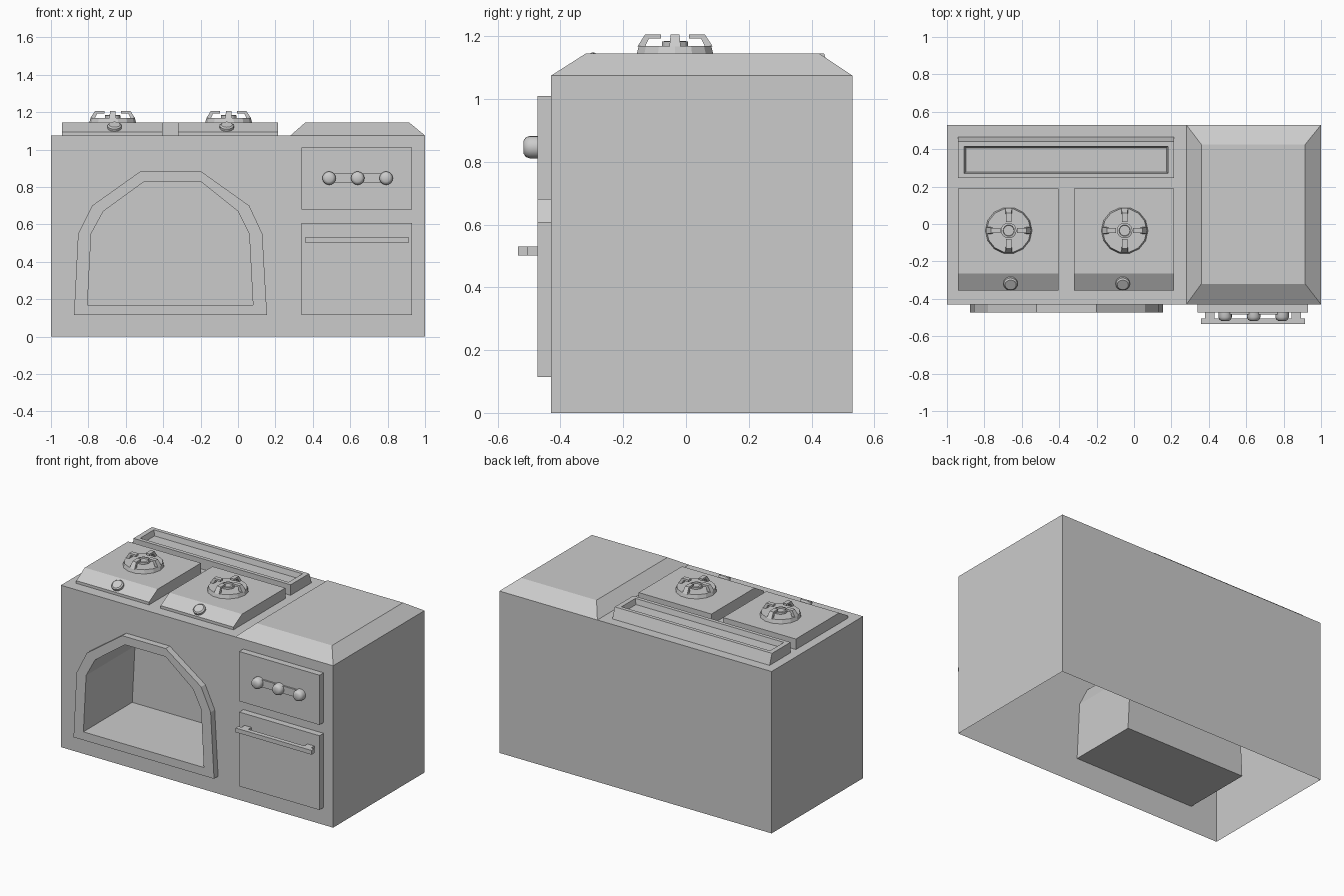
import bpy, bmesh, math
from mathutils import Matrix, Vector

cube = bpy.data.objects.get("Cube")
if cube:
    bpy.data.objects.remove(cube)

grey = bpy.data.materials.new("plain_grey")
grey.use_nodes = True
grey.diffuse_color = (0.6, 0.6, 0.6, 1)
grey.node_tree.nodes["Principled BSDF"].inputs["Base Color"].default_value = (0.6, 0.6, 0.6, 1)

FRONT, BACK, TOP = -0.43, 0.53, 1.075
PANEL = FRONT - 0.043
DECK = 1.145


def finish(name, bm, smooth=False):
    bmesh.ops.recalc_face_normals(bm, faces=bm.faces)
    mesh = bpy.data.meshes.new(name)
    bm.to_mesh(mesh)
    bm.free()
    mesh.materials.append(grey)
    obj = bpy.data.objects.new(name, mesh)
    bpy.context.collection.objects.link(obj)
    if smooth:
        bpy.ops.object.select_all(action='DESELECT')
        obj.select_set(True)
        bpy.context.view_layer.objects.active = obj
        bpy.ops.object.shade_smooth_by_angle(angle=math.radians(40))
    return obj


def loop(bm, points):
    return [bm.verts.new(p) for p in points]


def bridge(bm, a, b):
    n = len(a)
    return [bm.faces.new((a[i], a[(i + 1) % n], b[(i + 1) % n], b[i])) for i in range(n)]


def rect(x0, x1, y0, y1, z):
    return [(x0, y0, z), (x1, y0, z), (x1, y1, z), (x0, y1, z)]


def box(name, x0, x1, y0, y1, z0, z1):
    bm = bmesh.new()
    a, b = loop(bm, rect(x0, x1, y0, y1, z0)), loop(bm, rect(x0, x1, y0, y1, z1))
    bridge(bm, a, b)
    bm.faces.new(a)
    bm.faces.new(b)
    return finish(name, bm)


def prism(name, profile, x0, x1):
    """Extrude a (y, z) profile along x."""
    bm = bmesh.new()
    a = loop(bm, [(x0, y, z) for y, z in profile])
    b = loop(bm, [(x1, y, z) for y, z in profile])
    bridge(bm, a, b)
    bm.faces.new(a)
    bm.faces.new(b)
    return finish(name, bm)


def lathe(name, profile, origin, axis, sides, smooth=False):
    """Closed solid of revolution from (radius, height) pairs."""
    bm = bmesh.new()
    rings = [loop(bm, [(r * math.cos(math.tau * i / sides), r * math.sin(math.tau * i / sides), h)
                       for i in range(sides)]) for r, h in profile]
    for a, b in zip(rings, rings[1:]):
        bridge(bm, a, b)
    bm.faces.new(rings[0])
    bm.faces.new(rings[-1])
    turn = Vector((0, 0, 1)).rotation_difference(Vector(axis)).to_matrix().to_4x4()
    bm.transform(Matrix.Translation(origin) @ turn)
    return finish(name, bm, smooth)


# Arched opening outlines, in x and z
inner = [(-0.805, 0.17), (-0.785, 0.55), (-0.72, 0.67), (-0.50, 0.83),
         (-0.20, 0.83), (0.0, 0.67), (0.06, 0.55), (0.08, 0.17)]
outer = [(-0.877, 0.115), (-0.855, 0.55), (-0.78, 0.70), (-0.52, 0.885),
         (-0.20, 0.885), (0.06, 0.70), (0.13, 0.55), (0.155, 0.115)]


def at_depth(points, y):
    return [(x, y, z) for x, z in points]


# Cabinet shell, open underneath, with the recessed oven
bm = bmesh.new()
low, high = loop(bm, rect(-1, 1, FRONT, BACK, 0)), loop(bm, rect(-1, 1, FRONT, BACK, TOP))
for i in (1, 2, 3):
    j = (i + 1) % 4
    bm.faces.new((low[i], low[j], high[j], high[i]))
bm.faces.new(high)
mouth, rear = loop(bm, at_depth(inner, FRONT)), loop(bm, at_depth(inner, 0.04))
bridge(bm, mouth, rear)
bm.faces.new(rear)
edges = []
for ring in ([low[0], low[1], high[1], high[0]], mouth):
    for a, b in zip(ring, ring[1:] + ring[:1]):
        edges.append(bm.edges.get((a, b)) or bm.edges.new((a, b)))
bmesh.ops.triangle_fill(bm, edges=edges, use_beauty=True, use_dissolve=False)
finish("cabinet", bm)

# Raised frame around the oven opening
bm = bmesh.new()
rings = [loop(bm, at_depth(p, y)) for p, y in
         ((outer, FRONT), (outer, PANEL), (inner, PANEL), (inner, FRONT))]
for k in range(4):
    bridge(bm, rings[k], rings[(k + 1) % 4])
finish("oven_frame", bm)

# Sloped worktop block
bm = bmesh.new()
a, b = loop(bm, rect(0.28, 1, FRONT, BACK, TOP)), loop(bm, rect(0.36, 0.915, -0.32, 0.425, DECK))
bridge(bm, a, b)
bm.faces.new(b)
finish("worktop", bm)

# Back tray with a shallow recess
bm = bmesh.new()
steps = [rect(-0.94, 0.215, 0.245, 0.465, TOP), rect(-0.94, 0.215, 0.245, 0.44, DECK),
         rect(-0.908, 0.183, 0.27, 0.415, DECK), rect(-0.898, 0.173, 0.278, 0.407, DECK - 0.035)]
rings = [loop(bm, s) for s in steps]
for a, b in zip(rings, rings[1:]):
    bridge(bm, a, b)
bm.faces.new(rings[0])
bm.faces.new(rings[-1])
finish("back_tray", bm)


# One bent prong of a pot support, swung around the burner centre
def prong(name, centre, angle):
    side = [(0.12, 1.168), (0.095, 1.206), (0.045, 1.206), (0.045, 1.193), (0.083, 1.193), (0.095, 1.168)]
    half = [0.018, 0.014, 0.014, 0.014, 0.014, 0.018]
    bm = bmesh.new()
    a = loop(bm, [(r, -w, z) for (r, z), w in zip(side, half)])
    b = loop(bm, [(r, w, z) for (r, z), w in zip(side, half)])
    bridge(bm, a, b)
    bm.faces.new(a)
    bm.faces.new(b)
    bm.transform(Matrix.Translation(centre) @ Matrix.Rotation(angle, 4, 'Z'))
    finish(name, bm)


# Two hob plates, each with burner, pot support and dial
plate_profile = [(-0.355, TOP), (-0.355, TOP + 0.018), (-0.265, DECK), (0.19, DECK), (0.19, TOP)]
slope_normal = Vector((0, -(DECK - TOP - 0.018), 0.09)).normalized()
for label, x0, x1, cx, dial_x in (("right", -0.94, -0.405, -0.67, -0.66),
                                  ("left", -0.32, 0.215, -0.05, -0.06)):
    prism(label + "_hob_plate", plate_profile, x0, x1)
    centre = (cx, -0.035, 0)
    lathe(label + "_burner_base", [(0.125, DECK), (0.118, 1.17)], centre, (0, 0, 1), 14)
    lathe(label + "_burner_cap", [(0.042, 1.17), (0.042, 1.183), (0.03, 1.186), (0.028, 1.176)],
          centre, (0, 0, 1), 14)
    for k in range(4):
        prong(f"{label}_pot_support_{k + 1}", centre, k * math.pi / 2)
    lathe(label + "_hob_dial", [(0.038, -0.01), (0.038, 0.014), (0.03, 0.021)],
          (dial_x, -0.315, 1.116), slope_normal, 16, True)

# Control panel with three knobs
box("control_panel", 0.34, 0.93, PANEL, FRONT, 0.68, 1.01)
box("knob_plate", 0.485, 0.79, PANEL - 0.01, PANEL, 0.823, 0.872)
for k, x in enumerate((0.487, 0.64, 0.792)):
    lathe(f"control_knob_{k + 1}", [(0.036, 0), (0.036, 0.025), (0.031, 0.038), (0.02, 0.045)],
          (x, PANEL, 0.847), (0, -1, 0), 16, True)

# Door with its bar handle
box("door", 0.34, 0.93, PANEL, FRONT, 0.115, 0.608)
box("door_handle", 0.357, 0.915, -0.535, -0.505, 0.502, 0.53)
for label, x0 in (("right", 0.38), ("left", 0.842)):
    box(label + "_handle_post", x0, x0 + 0.05, -0.505, PANEL, 0.502, 0.53)
